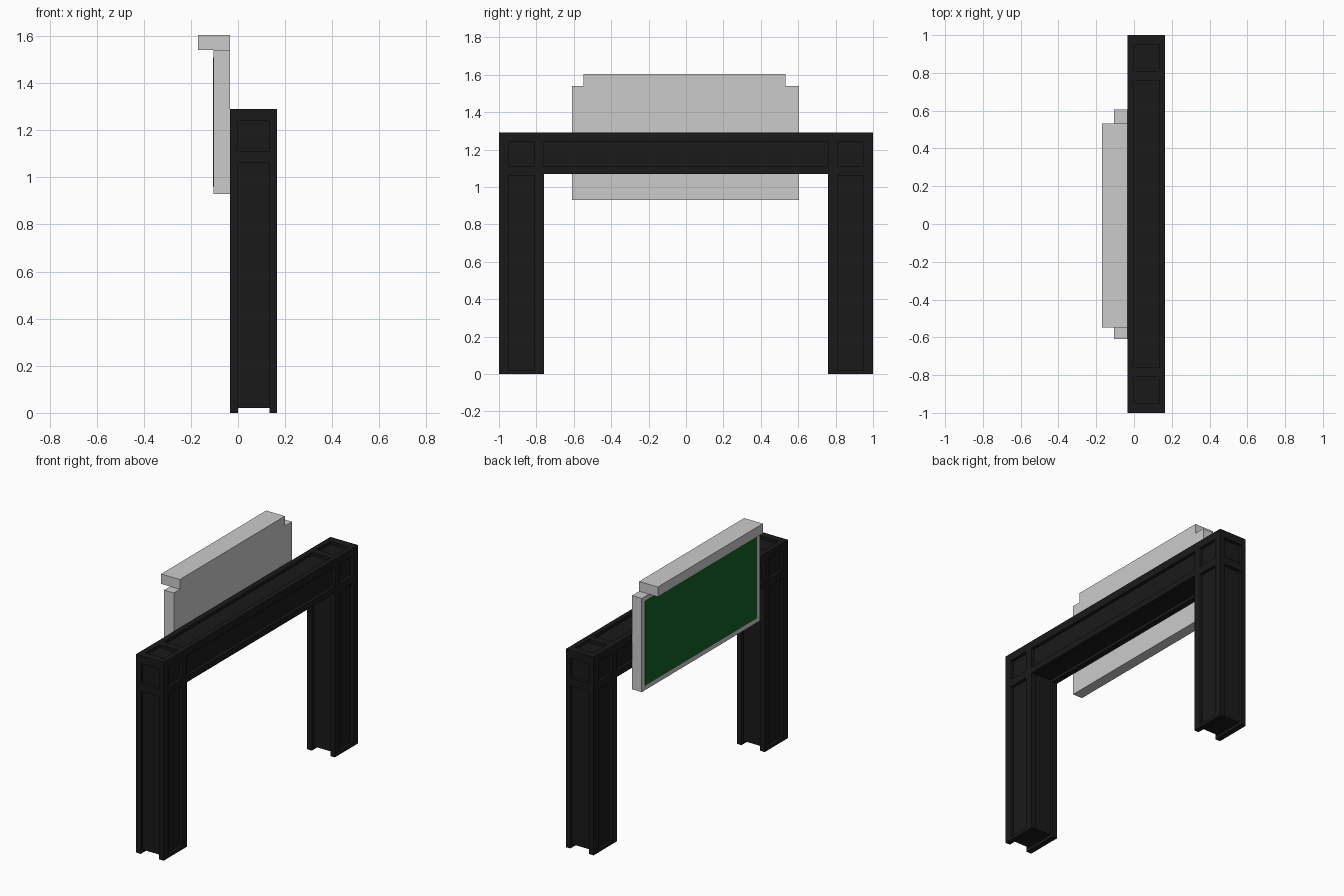
import bpy, bmesh

if "Cube" in bpy.data.objects:
    bpy.data.objects.remove(bpy.data.objects["Cube"])


def material(name, rgb):
    m = bpy.data.materials.new(name)
    m.diffuse_color = (*rgb, 1)
    m.use_nodes = True
    m.node_tree.nodes["Principled BSDF"].inputs["Base Color"].default_value = m.diffuse_color
    return m


def box(name, xs, ys, zs, mat=None):
    bm = bmesh.new()
    bmesh.ops.create_cube(bm, size=1)
    for v in bm.verts:
        for i, (a, b) in enumerate((xs, ys, zs)):
            v.co[i] = a if v.co[i] < 0 else b
    me = bpy.data.meshes.new(name)
    bm.to_mesh(me)
    bm.free()
    ob = bpy.data.objects.new(name, me)
    bpy.context.collection.objects.link(ob)
    if mat:
        me.materials.append(mat)
    return ob


black = material("black_steel", (0.01, 0.01, 0.01))
green = material("green_face", (0.006, 0.12, 0.022))

X0, X1 = -0.035, 0.165      # frame depth
TOP, UNDER = 1.29, 1.07     # beam heights
LEG = 0.76                  # inner side of the legs
D = 0.02                    # recess depth
E = 0.05                    # cutter overshoot

# Portal frame: U-shaped outline extruded along x
outline = [(-1, 0), (-LEG, 0), (-LEG, UNDER), (LEG, UNDER),
           (LEG, 0), (1, 0), (1, TOP), (-1, TOP)]
bm = bmesh.new()
face = bm.faces.new([bm.verts.new((X0, y, z)) for y, z in outline])
ext = bmesh.ops.extrude_face_region(bm, geom=[face])
bmesh.ops.translate(bm, vec=(X1 - X0, 0, 0),
                    verts=[g for g in ext["geom"] if isinstance(g, bmesh.types.BMVert)])
bmesh.ops.recalc_face_normals(bm, faces=bm.faces)
me = bpy.data.meshes.new("portal_frame")
bm.to_mesh(me)
bm.free()
me.materials.append(black)
frame = bpy.data.objects.new("portal_frame", me)
bpy.context.collection.objects.link(frame)

# Recessed panels: list of cutter extents
px = (0.0, 0.133)
pz = (1.11, 1.24)
mid = (-LEG, LEG)
cuts = [(px, mid, (TOP - D, TOP + E)),              # beam top
        (px, mid, (UNDER - E, UNDER + D))]          # beam underside
for xs in ((X0 - E, X0 + D), (X1 - D, X1 + E)):     # front and back of the beam
    cuts.append((xs, mid, pz))
for s in (-1, 1):
    def side(a, b):
        return tuple(sorted((s * a, s * b)))
    corner = side(0.81, 0.95)
    cuts.append((px, corner, (TOP - D, TOP + E)))               # corner top
    cuts.append((px, side(1 - D, 1 + E), pz))                   # corner end
    cuts.append((px, side(1 - D, 1 + E), (-E, 1.06)))           # leg outer side
    cuts.append((px, side(LEG - E, LEG + D), (-E, UNDER + D)))  # leg inner side
    cuts.append((px, side(LEG - E, 1 + E), (-E, D)))            # foot slot
    for xs in ((X0 - E, X0 + D), (X1 - D, X1 + E)):
        cuts.append((xs, corner, pz))                           # corner squares
        cuts.append((xs, corner, (D, 1.06)))                    # leg panels

cutters = []
for c in cuts:
    cutter = box("panel_cutter", *c)
    cutter.hide_render = True
    mod = frame.modifiers.new("panel", 'BOOLEAN')
    mod.operation = 'DIFFERENCE'
    mod.solver = 'EXACT'
    mod.object = cutter
    cutters.append(cutter)

# Bake the recesses and drop the cutters
bpy.context.view_layer.update()
deps = bpy.context.evaluated_depsgraph_get()
baked = bpy.data.meshes.new_from_object(frame.evaluated_get(deps))
frame.modifiers.clear()
frame.data = baked
for c in cutters:
    bpy.data.objects.remove(c)

# Sign board, its coloured face and the lamp housing on top
box("sign_board", (-0.105, X0), (-0.61, 0.605), (0.93, 1.54))
box("sign_face", (-0.107, -0.10), (-0.575, 0.57), (0.96, 1.51), green)
box("lamp_housing", (-0.17, X0), (-0.548, 0.532), (1.54, 1.604))
